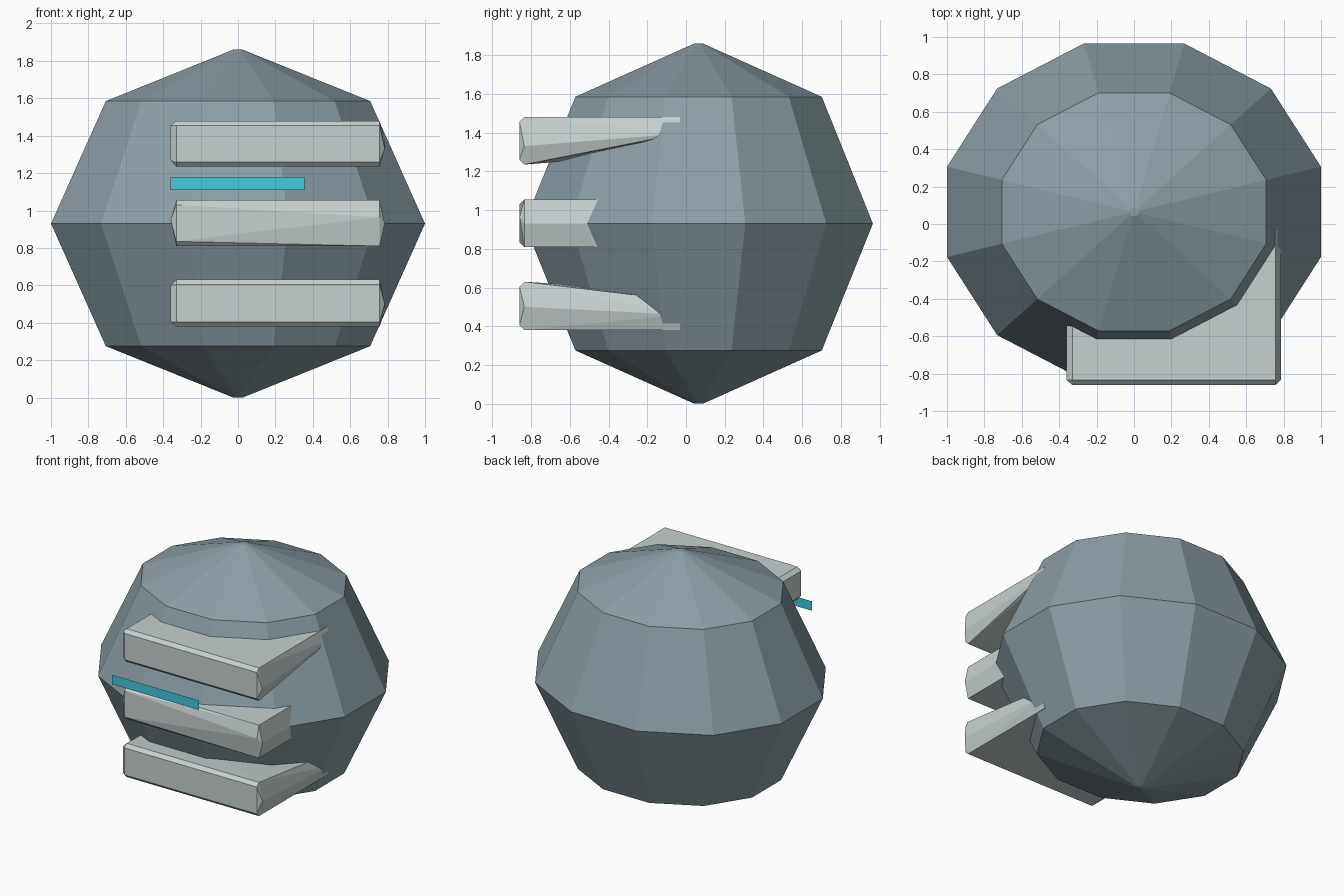
import bpy, bmesh, math

if "Cube" in bpy.data.objects:
    bpy.data.objects.remove(bpy.data.objects["Cube"])


def material(name, rgb):
    m = bpy.data.materials.new(name)
    m.diffuse_color = (*rgb, 1)
    m.use_nodes = True
    m.node_tree.nodes["Principled BSDF"].inputs["Base Color"].default_value = m.diffuse_color
    return m


BODY = material("blue grey", (0.26, 0.345, 0.38))
PALE = material("pale grey", (0.57, 0.64, 0.63))
CYAN = material("cyan", (0.05, 0.6, 0.72))


def finish(name, bm, mat):
    bmesh.ops.recalc_face_normals(bm, faces=bm.faces[:])
    me = bpy.data.meshes.new(name)
    bm.to_mesh(me)
    bm.free()
    me.materials.append(mat)
    ob = bpy.data.objects.new(name, me)
    bpy.context.collection.objects.link(ob)
    return ob


# Faceted twelve-sided ball, built from stacked rings
def ball(cy=0.065, rx=1.035, ry=0.932, sides=12):
    bm = bmesh.new()
    rings = []
    for z, s in ((0, 0.025), (0.275, 0.707), (0.93, 1), (1.585, 0.707), (1.86, 0.025)):
        ring = []
        for i in range(sides):
            a = math.radians(15) + 2 * math.pi * i / sides
            ring.append(bm.verts.new((rx * s * math.cos(a), cy + ry * s * math.sin(a), z)))
        rings.append(ring)
    for lo, hi in zip(rings, rings[1:]):
        for i in range(sides):
            j = (i + 1) % sides
            bm.faces.new((lo[i], lo[j], hi[j], hi[i]))
    bm.faces.new(rings[0])
    bm.faces.new(rings[-1])
    finish("ball_body", bm, BODY)


# Chamfered slab wrapped around its corner points; the back end may taper
def slab(name, z0, z1, back0, back1, left_z, right_z, right_back_z, front_right):
    xl, xr, yf, yb = -0.33, 0.757, -0.835, -0.03
    pts = []
    for y, lo, hi in ((yf, z0, z1), (yb, back0, back1)):
        pts += [(x, y, z) for x in (xl, xr) for z in (lo, hi)]
    # Left end ridge or flat
    pts += [(-0.36, y, z) for y in (yf, -0.4) for z in left_z]
    # Right end ridge
    pts += [(0.785, yf, right_z), (0.785, yb, right_back_z)]
    # Front face
    pts += [(xl, -0.86, z0 + 0.025), (xl, -0.86, z1 - 0.025)]
    pts += [(xr, -0.86, z) for z in front_right]
    bm = bmesh.new()
    verts = [bm.verts.new(p) for p in pts]
    res = bmesh.ops.convex_hull(bm, input=verts)
    loose = [v for v in bm.verts if not v.link_faces]
    bmesh.ops.delete(bm, geom=loose, context='VERTS')
    bmesh.ops.dissolve_limit(bm, angle_limit=0.01, verts=bm.verts[:], edges=bm.edges[:])
    finish(name, bm, PALE)


# Cyan strip floating ahead of the ball
def strip():
    bm = bmesh.new()
    bm.faces.new([bm.verts.new((x, -0.965, z)) for x, z in
                  ((-0.36, 1.11), (0.355, 1.11), (0.355, 1.18), (-0.36, 1.18))])
    finish("light_strip", bm, CYAN)


ball()
slab("upper_slab", 1.235, 1.48, 1.387, 1.48, (1.27, 1.455), 1.33, 1.395, (1.26, 1.455))
slab("middle_slab", 0.81, 1.055, 0.81, 1.055, (0.95,), 0.93, 0.93, (0.965,))
slab("lower_slab", 0.38, 0.63, 0.38, 0.534, (0.405, 0.6), 0.5, 0.46, (0.405, 0.605))
strip()
